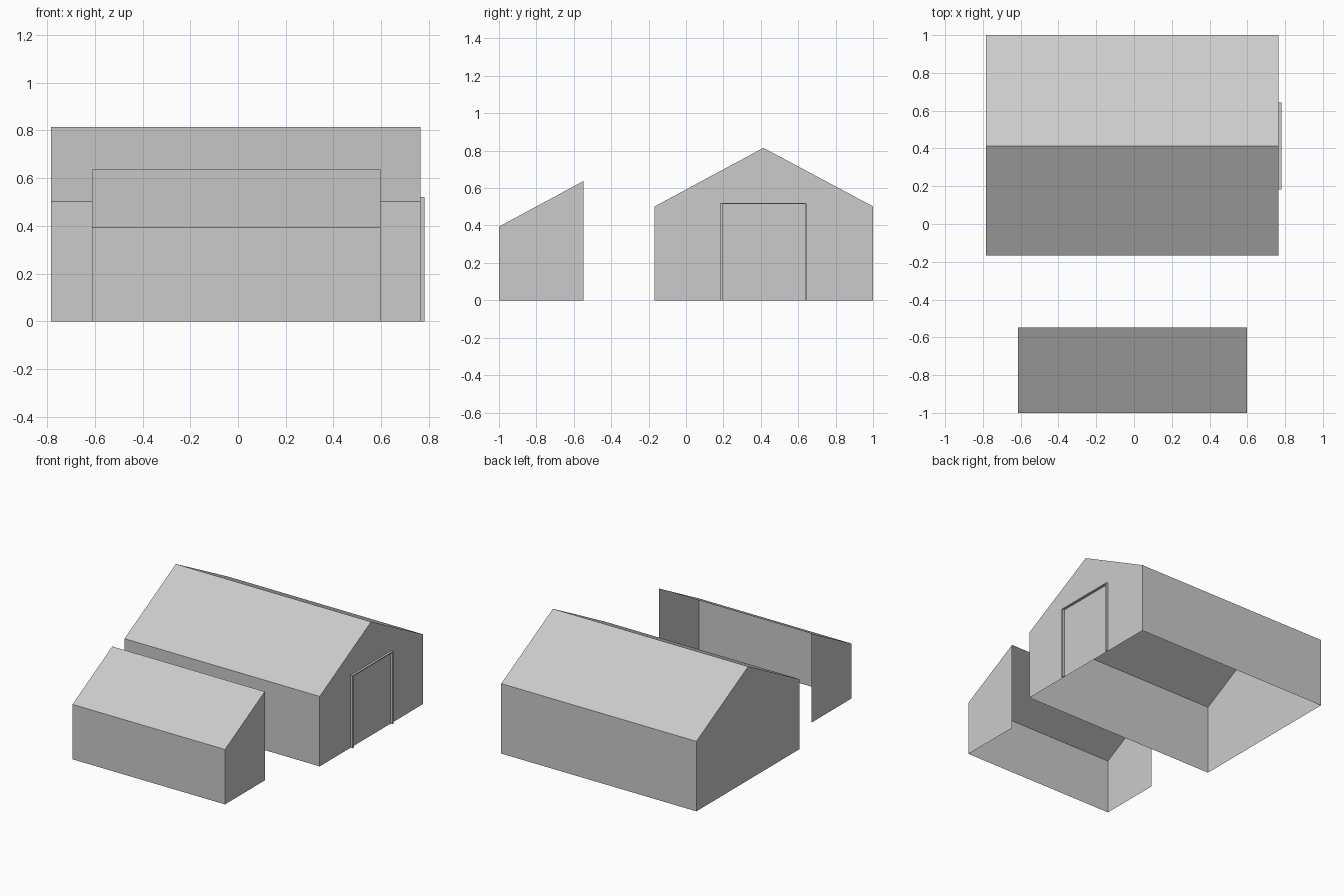
import bpy
import bmesh

cube = bpy.data.objects.get("Cube")
if cube:
    bpy.data.objects.remove(cube, do_unlink=True)

grey = bpy.data.materials.new("plain grey")
grey.use_nodes = True
colour = (0.6, 0.6, 0.6, 1)
grey.diffuse_color = colour
grey.node_tree.nodes["Principled BSDF"].inputs["Base Color"].default_value = colour


def extrude_profile(name, profile, x0, x1, open_sides=()):
    """Extrude a (y, z) outline along x, leaving the numbered sides open."""
    bm = bmesh.new()
    near = [bm.verts.new((x0, y, z)) for y, z in profile]
    far = [bm.verts.new((x1, y, z)) for y, z in profile]
    bm.faces.new(near)
    bm.faces.new(far[::-1])
    sides = []
    for i in range(len(profile)):
        j = (i + 1) % len(profile)
        sides.append(bm.faces.new((near[i], far[i], far[j], near[j])))
    bmesh.ops.recalc_face_normals(bm, faces=bm.faces[:])
    bmesh.ops.delete(bm, geom=[sides[i] for i in open_sides], context='FACES')
    mesh = bpy.data.meshes.new(name)
    bm.to_mesh(mesh)
    bm.free()
    mesh.materials.append(grey)
    obj = bpy.data.objects.new(name, mesh)
    bpy.context.collection.objects.link(obj)
    return obj


# Gabled building shell, open underneath
WALL_X = 0.766
extrude_profile("main_building",
                [(-0.168, 0), (1, 0), (1, 0.502), (0.414, 0.815), (-0.168, 0.502)],
                -0.783, WALL_X, open_sides=[0])

# Lean-to shell, open underneath and at the back
extrude_profile("lean_to",
                [(-1, 0), (-0.549, 0), (-0.549, 0.637), (-1, 0.394)],
                -0.613, 0.597, open_sides=[0, 1])

# Door surround on the gable wall, one continuous outline
LEFT, RIGHT, TOP = 0.183, 0.643, 0.521
extrude_profile("door_frame",
                [(LEFT, 0), (LEFT, TOP), (RIGHT, TOP), (RIGHT, 0),
                 (RIGHT - 0.008, 0), (RIGHT - 0.008, TOP - 0.007),
                 (LEFT + 0.012, TOP - 0.007), (LEFT + 0.012, 0)],
                WALL_X, 0.782)
